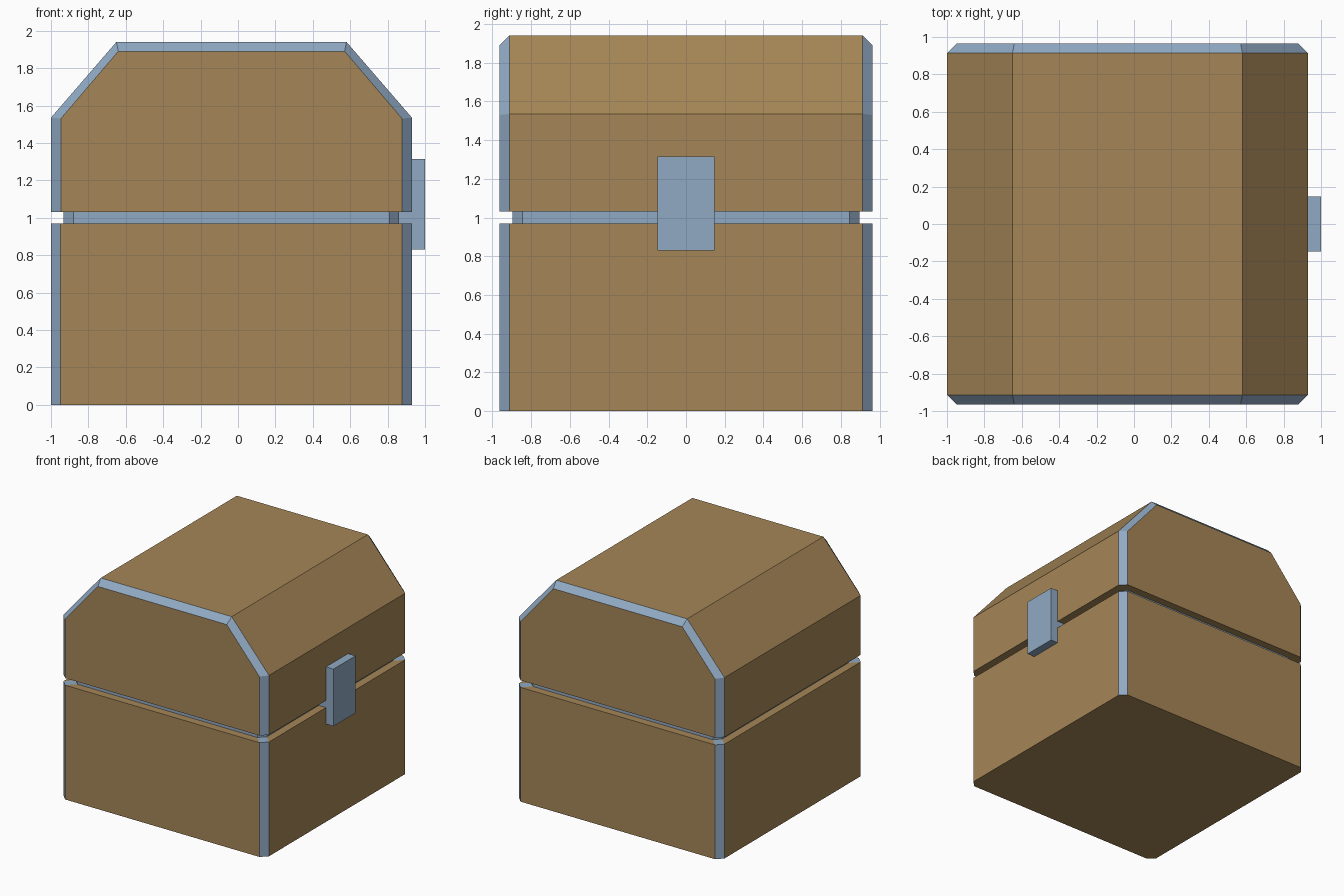
import bpy, bmesh
from mathutils import Vector

if "Cube" in bpy.data.objects:
    bpy.data.objects.remove(bpy.data.objects["Cube"])

CX = -0.035            # chest body centre in x; the latch fills out the right side
HX = HY = 0.965        # body half width and half depth
CH = 0.052             # trim chamfer


def material(name, color):
    m = bpy.data.materials.new(name)
    m.diffuse_color = (*color, 1)
    m.use_nodes = True
    m.node_tree.nodes["Principled BSDF"].inputs["Base Color"].default_value = m.diffuse_color
    return m


wood = material("wood", (0.38, 0.24, 0.095))
metal = material("metal", (0.28, 0.40, 0.55))


def loft(name, rings, is_metal, mats=(wood, metal)):
    """Skin closed rings and cap both ends; is_metal(row, side) picks the trim faces."""
    bm = bmesh.new()
    rows = [[bm.verts.new(p) for p in r] for r in rings]
    n = len(rows[0])
    for r, (a, b) in enumerate(zip(rows, rows[1:])):
        for i in range(n):
            j = (i + 1) % n
            f = bm.faces.new((a[i], a[j], b[j], b[i]))
            f.material_index = int(is_metal(r, i))
    bm.faces.new(rows[0][::-1])
    bm.faces.new(rows[-1])
    bmesh.ops.recalc_face_normals(bm, faces=bm.faces[:])
    me = bpy.data.meshes.new(name)
    bm.to_mesh(me)
    bm.free()
    for m in mats:
        me.materials.append(m)
    ob = bpy.data.objects.new(name, me)
    bpy.context.collection.objects.link(ob)
    return ob


def octagon(inset, z):
    """Rectangle with chamfered corners; odd sides are the chamfers."""
    x, y = HX - inset, HY - inset
    pts = [(x - CH, -y), (x, -y + CH), (x, y - CH), (x - CH, y),
           (-x + CH, y), (-x, y - CH), (-x, -y + CH), (-x + CH, -y)]
    return [(CX + px, py, z) for px, py in pts]


def lid_ring(half, y):
    """Mirror half of the lid profile to a full ring at depth y."""
    pts = half + [(-x, z) for x, z in reversed(half)]
    return [(CX + x, y, z) for x, z in pts]


# Base with metal corner trims
loft("chest_base", [octagon(0, 0), octagon(0, 0.97), octagon(0.068, 0.97)],
     lambda r, i: i % 2 == 0)

# Recessed band between base and lid
loft("seam_band", [octagon(0.068, 0.97), octagon(0.068, 1.03)],
     lambda r, i: False, (metal,))

# Lid: angled profile with metal trim round both ends
outer = [(0.965, 1.03), (0.965, 1.535), (0.615, 1.94)]
inner = [(0.912, 1.03), (0.912, 1.53), (0.605, 1.89)]
loft("chest_lid", [lid_ring(inner, -HY), lid_ring(outer, -HY + CH),
                   lid_ring(outer, HY - CH), lid_ring(inner, HY)],
     lambda r, i: r != 1 and i != 5)

# Latch plate and the tongue that joins it to the band


def block(name, lo, hi):
    lo, hi = Vector(lo), Vector(hi)
    ring = [(lo.x, lo.y), (hi.x, lo.y), (hi.x, hi.y), (lo.x, hi.y)]
    loft(name, [[(*p, z) for p in ring] for z in (lo.z, hi.z)],
         lambda r, i: False, (metal,))


block("latch", (0.86, -0.148, 0.83), (1.0, 0.148, 1.315))
